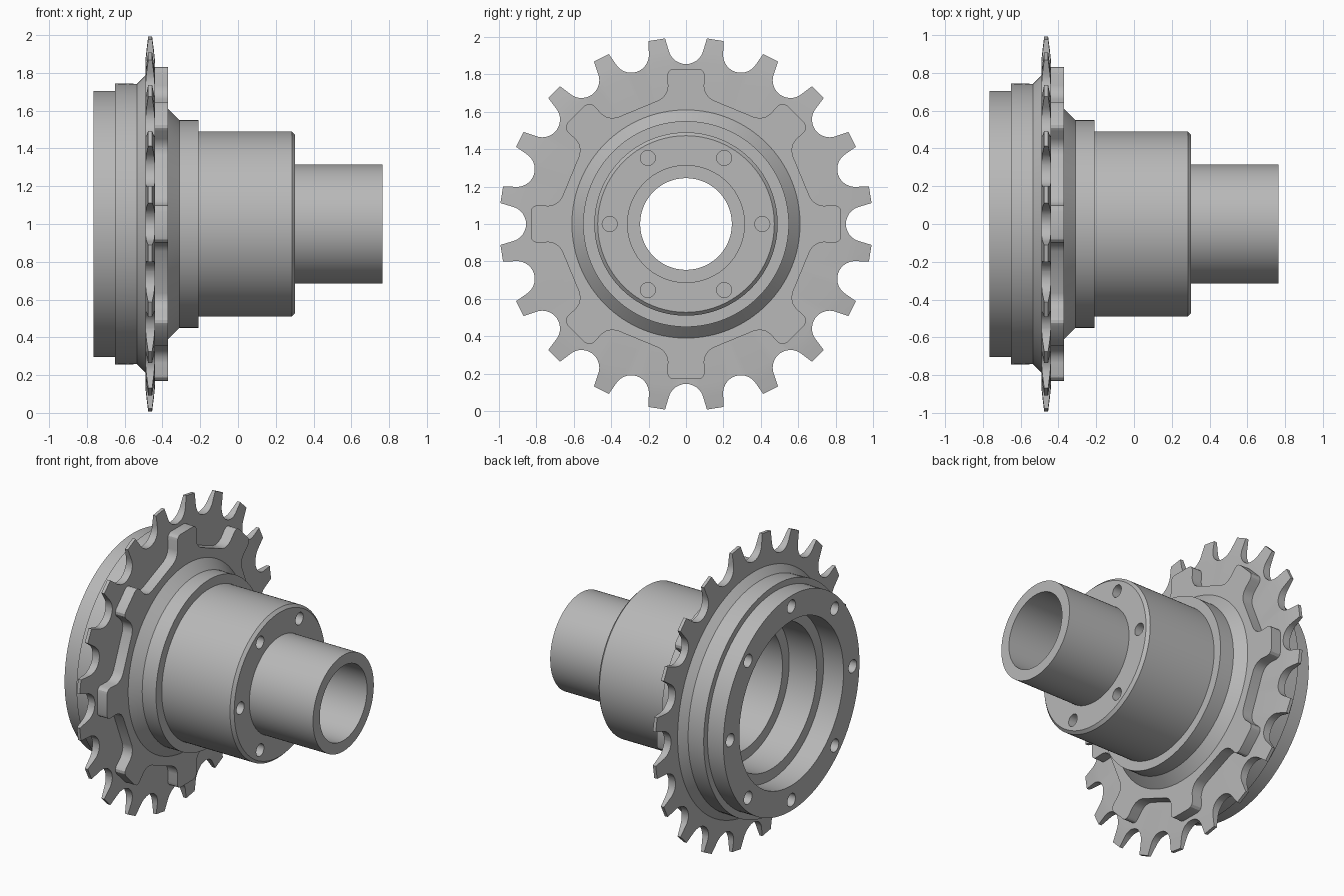
import bpy
import bmesh
from math import sin, cos, pi, radians
from mathutils import Vector, Matrix

cube = bpy.data.objects.get("Cube")
if cube:
    bpy.data.objects.remove(cube, do_unlink=True)

AXIS_Z = 1.0

steel = bpy.data.materials.new("grey_steel")
steel.use_nodes = True
GREY = (0.48, 0.48, 0.48, 1.0)
steel.diffuse_color = GREY
steel.node_tree.nodes["Principled BSDF"].inputs["Base Color"].default_value = GREY


def make_object(name, bm):
    bmesh.ops.recalc_face_normals(bm, faces=bm.faces)
    mesh = bpy.data.meshes.new(name)
    bm.to_mesh(mesh)
    bm.free()
    mesh.materials.append(steel)
    obj = bpy.data.objects.new(name, mesh)
    obj.location.z = AXIS_Z
    bpy.context.collection.objects.link(obj)
    return obj


def lathe(name, profile, steps=128):
    """Spin a closed (x, radius) profile around the x axis."""
    bm = bmesh.new()
    verts = [bm.verts.new((x, 0, r)) for x, r in profile]
    edges = [bm.edges.new((v, verts[i - 1])) for i, v in enumerate(verts)]
    bmesh.ops.spin(bm, geom=verts + edges, cent=(0, 0, 0), axis=(1, 0, 0),
                   angle=2 * pi, steps=steps)
    bmesh.ops.remove_doubles(bm, verts=bm.verts, dist=0.0001)
    return make_object(name, bm)


def radial_prism(name, pattern, count, x0, x1):
    """Repeat (radius, offset) points around the axis and extrude along x."""
    bm = bmesh.new()
    ring = []
    for k in range(count):
        a = 2 * pi * k / count
        for r, t in pattern:
            ring.append(bm.verts.new((x0, r * sin(a) + t * cos(a),
                                      r * cos(a) - t * sin(a))))
    face = bm.faces.new(ring)
    ext = bmesh.ops.extrude_face_region(bm, geom=[face])
    moved = [g for g in ext["geom"] if isinstance(g, bmesh.types.BMVert)]
    bmesh.ops.translate(bm, verts=moved, vec=(x1 - x0, 0, 0))
    return make_object(name, bm)


def hole_cutter(name, count, circle, radius, x0, x1):
    """Ring of pins parallel to the axis."""
    bm = bmesh.new()
    for k in range(count):
        a = 2 * pi * k / count + pi / 2
        place = Matrix.Translation(Vector(((x0 + x1) / 2, circle * sin(a), circle * cos(a))))
        bmesh.ops.create_cone(bm, cap_ends=True, segments=32, radius1=radius,
                              radius2=radius, depth=x1 - x0,
                              matrix=place @ Matrix.Rotation(pi / 2, 4, 'Y'))
    return make_object(name, bm)


def boolean(obj, other, operation):
    """Apply a boolean and discard the helper."""
    mod = obj.modifiers.new("cut", 'BOOLEAN')
    mod.operation = operation
    mod.solver = 'EXACT'
    mod.object = other
    bpy.context.view_layer.update()
    graph = bpy.context.evaluated_depsgraph_get()
    mesh = bpy.data.meshes.new_from_object(obj.evaluated_get(graph))
    obj.modifiers.clear()
    obj.data = mesh
    bpy.data.objects.remove(other, do_unlink=True)


def mirrored(half):
    """Complete a pattern from its positive-offset half."""
    return [(r, -t) for r, t in reversed(half)] + half


# Hub body with stepped outside and stepped bore
hub = lathe("hub_body", [
    (-0.765, 0.54), (-0.765, 0.705), (-0.65, 0.705), (-0.65, 0.745),
    (-0.535, 0.742), (-0.49, 0.787), (-0.47, 0.787), (-0.47, 0.61),
    (-0.37, 0.61), (-0.31, 0.55), (-0.21, 0.55), (-0.21, 0.49),
    (0.285, 0.49), (0.303, 0.472), (0.303, 0.315), (0.765, 0.315),
    (0.765, 0.245), (0.05, 0.245), (0.05, 0.40), (-0.42, 0.40),
    (-0.42, 0.47), (-0.62, 0.47), (-0.62, 0.54)])
boolean(hub, hole_cutter("flange_holes", 8, 0.635, 0.042, -0.8, -0.6), 'DIFFERENCE')
boolean(hub, hole_cutter("shoulder_holes", 6, 0.408, 0.04, 0.18, 0.35), 'DIFFERENCE')

# Toothed sprocket: round gaps cut the rim, a lathed ring tapers the teeth
gap = [(0.95 - 0.095 * cos(radians(a)), 0.095 * sin(radians(a)))
       for a in range(0, 80, 11)]
gap.append((0.992, 0.112))
sprocket = radial_prism("sprocket", mirrored(gap[1:])[:8] + gap, 20, -0.6, -0.3)
boolean(sprocket, lathe("tooth_taper", [
    (-0.49, 0.57), (-0.49, 0.87), (-0.484, 0.93), (-0.474, 1.01),
    (-0.456, 1.01), (-0.446, 0.93), (-0.44, 0.87), (-0.44, 0.57)]), 'INTERSECT')

# Eight-lobed carrier plate against the sprocket
lobe = [(0.83, 0.065), (0.825, 0.083), (0.813, 0.095), (0.795, 0.1),
        (0.735, 0.097), (0.705, 0.104), (0.68, 0.12), (0.662, 0.145)]
carrier = radial_prism("lobed_carrier", mirrored(lobe), 8, -0.45, -0.37)
boolean(carrier, lathe("carrier_ring", [
    (-0.5, 0.57), (-0.5, 0.95), (-0.3, 0.95), (-0.3, 0.57)]), 'INTERSECT')

# Smooth round walls, keep machined edges crisp
bpy.ops.object.select_all(action='DESELECT')
for obj in (hub, sprocket, carrier):
    obj.select_set(True)
bpy.context.view_layer.objects.active = hub
bpy.ops.object.shade_smooth_by_angle(angle=radians(25))
